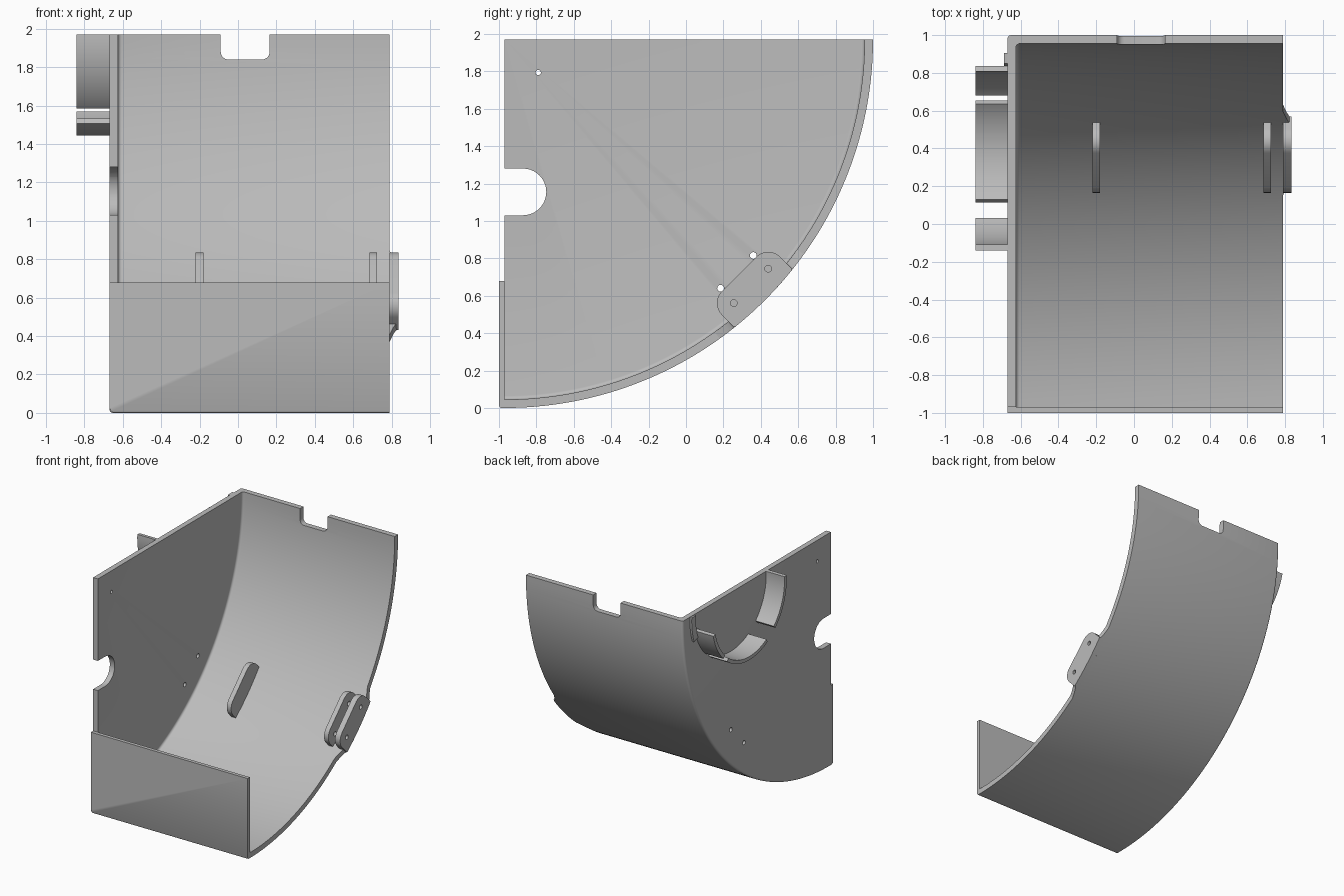
import bpy, bmesh
from math import sin, cos, pi, radians, sqrt

cube = bpy.data.objects.get("Cube")
if cube:
    bpy.data.objects.remove(cube, do_unlink=True)

CY, CZ = -0.97, 1.97          # axis of the curved shell
R, T = 1.97, 0.045            # outer radius and sheet thickness
LEFT, RIGHT = -0.67, 0.79     # x extent of the body

grey = bpy.data.materials.new("grey_plastic")
grey.use_nodes = True
colour = (0.5, 0.5, 0.5, 1)
grey.diffuse_color = colour
grey.node_tree.nodes["Principled BSDF"].inputs["Base Color"].default_value = colour


def loft(name, rings):
    """Skin a row of closed rings and cap both ends."""
    bm = bmesh.new()
    rows = [[bm.verts.new(p) for p in ring] for ring in rings]
    n = len(rows[0])
    for a, b in zip(rows, rows[1:]):
        for i in range(n):
            j = (i + 1) % n
            bm.faces.new((a[i], a[j], b[j], b[i]))
    bm.faces.new(rows[0])
    bm.faces.new(rows[-1])
    bmesh.ops.remove_doubles(bm, verts=bm.verts, dist=1e-5)
    bmesh.ops.recalc_face_normals(bm, faces=bm.faces)
    mesh = bpy.data.meshes.new(name)
    bm.to_mesh(mesh)
    bm.free()
    mesh.materials.append(grey)
    ob = bpy.data.objects.new(name, mesh)
    bpy.context.collection.objects.link(ob)
    return ob


def extrude_x(name, yz, x0, x1):
    return loft(name, [[(x, y, z) for y, z in yz] for x in (x0, x1)])


def arc(u, v, r, a0, a1, n):
    """Points on an arc, angles in degrees."""
    return [(u + r * cos(radians(a0 + (a1 - a0) * i / n)),
             v + r * sin(radians(a0 + (a1 - a0) * i / n))) for i in range(n + 1)]


def band(u, v, r0, r1, a0, a1, n):
    return arc(u, v, r1, a0, a1, n) + arc(u, v, r0, a1, a0, n)


def hole(y, z, r, x0, x1):
    return extrude_x("hole_cutter", arc(y, z, r, 0, 345, 23), x0, x1)


def activate(ob):
    bpy.ops.object.select_all(action='DESELECT')
    ob.select_set(True)
    bpy.context.view_layer.objects.active = ob


def cut(ob, cutters):
    for c in cutters:
        m = ob.modifiers.new("cut", 'BOOLEAN')
        m.operation, m.solver, m.object = 'DIFFERENCE', 'EXACT', c
        activate(ob)
        bpy.ops.object.modifier_apply(modifier=m.name)
    for c in cutters:
        bpy.data.objects.remove(c, do_unlink=True)


def smooth(ob):
    activate(ob)
    bpy.ops.object.shade_smooth_by_angle(angle=radians(30))


# Body: L-shaped section (x, radius) swept a quarter turn, giving shell and side wall
f = 0.02
section = [(LEFT, 0)]
section += arc(LEFT + f, R - f, f, 180, 90, 5)
section += [(RIGHT, R), (RIGHT, R - T)]
section += arc(LEFT + T + f, R - T - f, f, 90, 180, 4)
section += [(LEFT + T, 0)]
turn = [radians(90 * i / 72) for i in range(73)]
body = loft("curved_shell_and_side_wall",
            [[(x, CY + r * sin(a), CZ - r * cos(a)) for x, r in section] for a in turn])

# Slot in the side wall, small holes and the notch in the rear rim
slot = extrude_x("slot_cutter", arc(-0.872, 1.155, 0.125, -90, 90, 20)
                 + [(-1.2, 1.28), (-1.2, 1.03)], -0.8, -0.5)
outline = [(0.165, 2.1), (-0.09, 2.1)]
outline += arc(-0.05, 1.88, 0.04, 180, 270, 6) + arc(0.125, 1.88, 0.04, 270, 360, 6)
notch = loft("notch_cutter", [[(x, y, z) for x, z in outline] for y in (0.7, 1.2)])
cut(body, [slot, notch] + [hole(y, z, r, -0.8, -0.5) for y, z, r in
                           ((-0.79, 1.793, 0.014), (0.36, 0.815, 0.018), (0.185, 0.64, 0.018))])
smooth(body)

# Front lip plate with a softened lower edge
def lip_ring(y, low):
    pts = arc(LEFT + f, low + f, f, 180, 270, 5)
    return [(x, y, z) for x, z in pts + [(RIGHT, low), (RIGHT, 0.68), (LEFT, 0.68)]]

smooth(loft("front_lip", [lip_ring(-1, 0.012), lip_ring(-0.995, 0.003),
                          lip_ring(-0.988, 0), lip_ring(CY, 0)]))

# Mounting tabs: rounded plates set on the shell at 45 degrees
def place(t, r):
    return CY + (r + t) / sqrt(2), CZ + (t - r) / sqrt(2)

HOLE_T, HOLE_R, CAP = 0.13, 1.863, 0.09
tab = [(0.22 * (i / 8 - 1), 0) for i in range(17)]
tab = [(t, sqrt((R - 0.002) ** 2 - t * t)) for t, _ in tab]
tab += arc(HOLE_T, HOLE_R, CAP, 0, -90, 10) + arc(-HOLE_T, HOLE_R, CAP, -90, -180, 10)
tab = [place(t, r) for t, r in tab]
for name, x0, x1, drilled in (("single_tab", -0.22, -0.18, False),
                              ("inner_tab", 0.685, 0.725, True),
                              ("outer_tab", RIGHT - 0.002, 0.835, True)):
    ob = extrude_x(name, tab, x0, x1)
    if drilled:
        cut(ob, [hole(*place(s * HOLE_T, HOLE_R), 0.018, x0 - 0.1, x1 + 0.1) for s in (-1, 1)])
    smooth(ob)

# Flared foot joining the outer tab to the shell edge
rings = []
for i in range(6):
    k = i / 5
    half = 6.2 + 3.1 * (1 - sin(k * pi / 2))
    rings.append([(RIGHT + 0.045 * k, y, z)
                  for y, z in band(CY, CZ, R - T, R, -45 - half, -45 + half, 12)])
smooth(loft("outer_tab_foot", rings))

# Broken ring on the outside of the side wall
for name, a0, a1 in (("front_ring_segment", -183.5, -134),
                     ("lower_ring_segment", -119, -53),
                     ("rear_ring_segment", -45.5, -13)):
    smooth(extrude_x(name, band(0.355, 1.94, 0.465, 0.495, a0, a1, 24), -0.84, LEFT + 0.01))
smooth(extrude_x("rear_ring_rim", band(0.355, 1.94, 0.495, 0.55, -20, 3, 10), -0.687, LEFT + 0.01))
